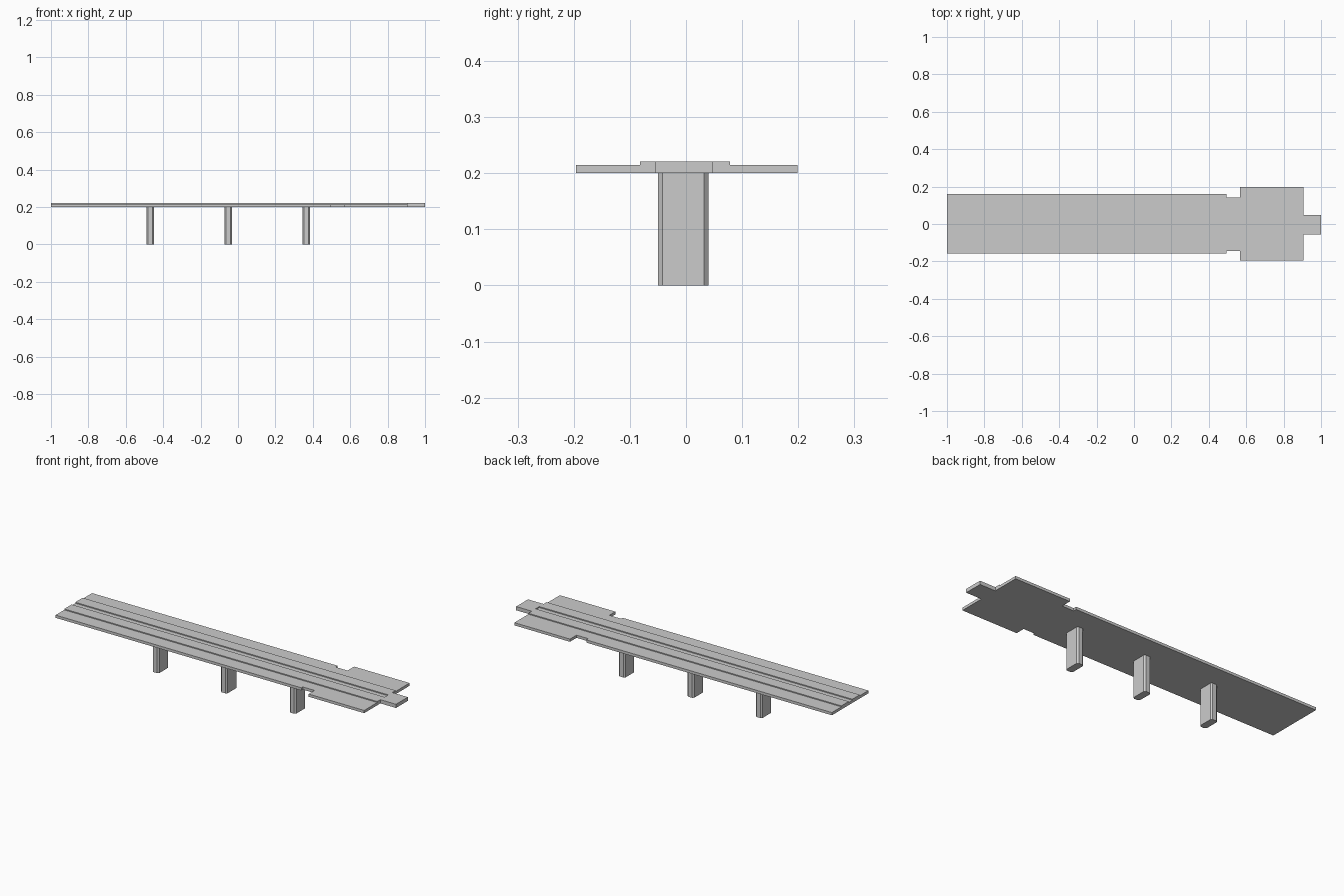
import bpy, bmesh

if "Cube" in bpy.data.objects:
    bpy.data.objects.remove(bpy.data.objects["Cube"])


def prism(name, outline, z0, z1):
    """Extrude a flat xy outline from z0 up to z1."""
    bm = bmesh.new()
    base = bm.faces.new([bm.verts.new((x, y, z0)) for x, y in outline])
    top = bmesh.ops.extrude_face_region(bm, geom=[base])
    verts = [v for v in top["geom"] if isinstance(v, bmesh.types.BMVert)]
    bmesh.ops.translate(bm, verts=verts, vec=(0, 0, z1 - z0))
    bmesh.ops.recalc_face_normals(bm, faces=bm.faces)
    mesh = bpy.data.meshes.new(name)
    bm.to_mesh(mesh)
    bm.free()
    obj = bpy.data.objects.new(name, mesh)
    bpy.context.collection.objects.link(obj)
    return obj


# Deck with a necked waist and a wide platform at the right end
front = [(-1, -0.157), (0.495, -0.157), (0.495, -0.144), (0.567, -0.144),
         (0.567, -0.196), (0.905, -0.196)]
back = [(0.905, 0.199), (0.567, 0.199), (0.567, 0.142), (0.495, 0.142),
        (0.495, 0.16), (-1, 0.16)]
prism("deck", front + back, 0.2, 0.215)

# Raised centre with an open-ended channel, closed by the end tongue
channel = 0.016
prism("raised_centre",
      [(-1, -0.082), (0.905, -0.082), (0.905, -0.055), (1, -0.055),
       (1, 0.048), (0.905, 0.048), (0.905, 0.078), (-1, 0.078),
       (-1, channel - 0.002), (0.905, channel - 0.002),
       (0.905, -channel - 0.002), (-1, -channel - 0.002)],
      0.215, 0.2205)

# Lower half of the tongue, flush with the deck
prism("tongue_base", [(0.905, -0.055), (1, -0.055), (1, 0.048), (0.905, 0.048)],
      0.2, 0.215)

# Chamfered support pillars
for i, cx in enumerate((-0.469, -0.053, 0.365)):
    hx, c = 0.02, 0.008
    y0, y1 = -0.05, 0.04
    prism(f"pillar_{i + 1}",
          [(cx - hx + c, y0), (cx + hx - c, y0), (cx + hx, y0 + c), (cx + hx, y1 - c),
           (cx + hx - c, y1), (cx - hx + c, y1), (cx - hx, y1 - c), (cx - hx, y0 + c)],
          0, 0.2)
